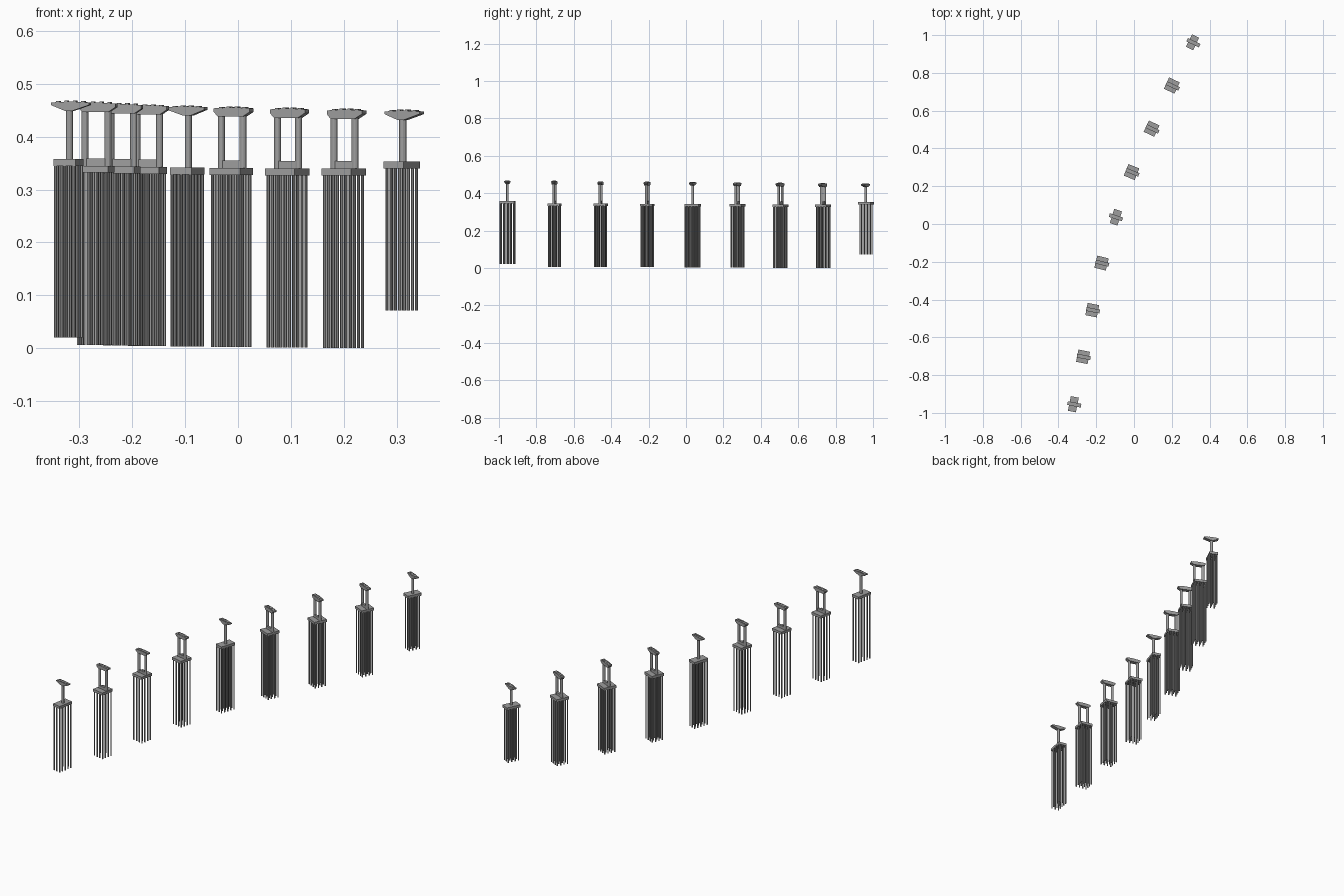
import bpy, bmesh, math
from mathutils import Matrix, Vector

cube = bpy.data.objects.get("Cube")
if cube:
    bpy.data.objects.remove(cube)


def make_material(name, rgb):
    mat = bpy.data.materials.new(name)
    mat.use_nodes = True
    color = (*rgb, 1)
    mat.diffuse_color = color
    mat.node_tree.nodes["Principled BSDF"].inputs["Base Color"].default_value = color
    return mat


concrete = make_material("concrete grey", (0.34, 0.34, 0.34))


def finish(bm, name, frame):
    bmesh.ops.recalc_face_normals(bm, faces=bm.faces)
    mesh = bpy.data.meshes.new(name)
    bm.to_mesh(mesh)
    bm.free()
    mesh.materials.append(concrete)
    obj = bpy.data.objects.new(name, mesh)
    obj.matrix_world = frame
    bpy.context.collection.objects.link(obj)


def add_box(bm, x, y, z0, z1, sx, sy):
    place = Matrix.Translation((x, y, (z0 + z1) / 2)) @ Matrix.Diagonal((sx, sy, z1 - z0, 1))
    bmesh.ops.create_cube(bm, size=1, matrix=place)


def add_post(bm, x, y, z0, z1, radius, sides):
    bmesh.ops.create_cone(bm, cap_ends=True, segments=sides, radius1=radius, radius2=radius,
                          depth=z1 - z0, matrix=Matrix.Translation((x, y, (z0 + z1) / 2)))


def spread(count, step):
    return [(i - (count - 1) / 2) * step for i in range(count)]


CAP_LENGTH, CAP_WIDTH, CAP_HEIGHT, CAP_CROWN = 0.073, 0.02, 0.018, 0.002
COLUMN_RADIUS, COLUMN_GAP, COLUMN_SHIFT = 0.0068, 0.044, 0.002
PILE_STEP, PILE_RADIUS = 0.018, 0.0032


def build_cap(name, frame, top, shift, foot_half, end_height):
    # Tapered crosshead: a slightly crowned hammerhead profile extruded along the road
    half = CAP_LENGTH / 2
    left, right = shift - half, shift + half
    bottom, shoulder = top - CAP_HEIGHT, top - CAP_CROWN
    profile = [(left, shoulder), (shift, top), (right, shoulder), (right, top - end_height),
               (COLUMN_SHIFT + foot_half, bottom), (COLUMN_SHIFT - foot_half, bottom),
               (left, top - end_height)]
    bm = bmesh.new()
    face = bm.faces.new([bm.verts.new((x, -CAP_WIDTH / 2, z)) for x, z in profile])
    side = bmesh.ops.extrude_face_region(bm, geom=[face])["geom"]
    moved = [v for v in side if isinstance(v, bmesh.types.BMVert)]
    bmesh.ops.translate(bm, verts=moved, vec=Vector((0, CAP_WIDTH, 0)))
    finish(bm, name + "_cap", frame)
    # Bearing pads in two rows, following the crown
    bm = bmesh.new()
    for x in spread(4, 0.016):
        seat = top - CAP_CROWN * abs(x) / half
        for y in spread(2, 0.01):
            add_box(bm, shift + x, y, seat - 0.001, seat + 0.002, 0.006, 0.005)
    finish(bm, name + "_bearings", frame)


def build_pier(index, x, y, angle, kind, pile_bottom, footing_bottom, top, cap_shift):
    name = "pier_%d" % index
    frame = Matrix.Translation((x, y, 0)) @ Matrix.Rotation(-math.radians(angle), 4, "Z")
    footing_top = footing_bottom + 0.013
    size, cols, rows, columns = KINDS[kind]
    double = columns == 2

    # Pile group
    bm = bmesh.new()
    for px in spread(cols, PILE_STEP):
        for py in spread(rows, PILE_STEP):
            add_post(bm, px, py, pile_bottom, footing_bottom, PILE_RADIUS, 8)
    finish(bm, name + "_piles", frame)

    # Pile footing
    bm = bmesh.new()
    add_box(bm, 0, 0, footing_bottom, footing_top, *size)
    finish(bm, name + "_footing", frame)

    # Columns
    bm = bmesh.new()
    for cx in spread(columns, COLUMN_GAP):
        add_post(bm, COLUMN_SHIFT + cx, 0, footing_top, top - CAP_HEIGHT + 0.002,
                 COLUMN_RADIUS, 12)
    finish(bm, name + "_columns", frame)

    # Tie beam between twin columns
    if double:
        bm = bmesh.new()
        add_box(bm, COLUMN_SHIFT, 0, footing_top, footing_top + 0.014, COLUMN_GAP, 0.01)
        finish(bm, name + "_tie_beam", frame)

    foot_half = COLUMN_GAP / 2 + 0.003 if double else COLUMN_RADIUS
    build_cap(name, frame, top, cap_shift, foot_half, 0.009 if double else 0.007)


# Pier kinds: footing size, pile columns, pile rows, column count
KINDS = {
    "twin": ((0.062, 0.066), 4, 4, 2),
    "single": ((0.043, 0.079), 3, 5, 1),
    "end": ((0.042, 0.073), 3, 4, 1),
}

# Piers along the curved road: x, y, heading, kind, pile foot, footing, cap top, cap offset
piers = [
    (-0.321, -0.954, 11, "single", 0.02, 0.345, 0.467, 0.005),
    (-0.27, -0.703, 11, "twin", 0.006, 0.332, 0.465, 0.004),
    (-0.221, -0.456, 11, "twin", 0.005, 0.331, 0.462, 0.004),
    (-0.172, -0.207, 14, "twin", 0.004, 0.33, 0.46, 0.004),
    (-0.096, 0.036, 18, "single", 0.003, 0.329, 0.458, 0),
    (-0.013, 0.275, 22, "twin", 0.002, 0.328, 0.456, 0.005),
    (0.093, 0.505, 25, "twin", 0.001, 0.327, 0.454, 0.005),
    (0.2, 0.733, 25, "twin", 0, 0.327, 0.452, 0.006),
    (0.31, 0.962, 25.5, "end", 0.071, 0.34, 0.45, 0.005),
]
for number, pier in enumerate(piers, 1):
    build_pier(number, *pier)
